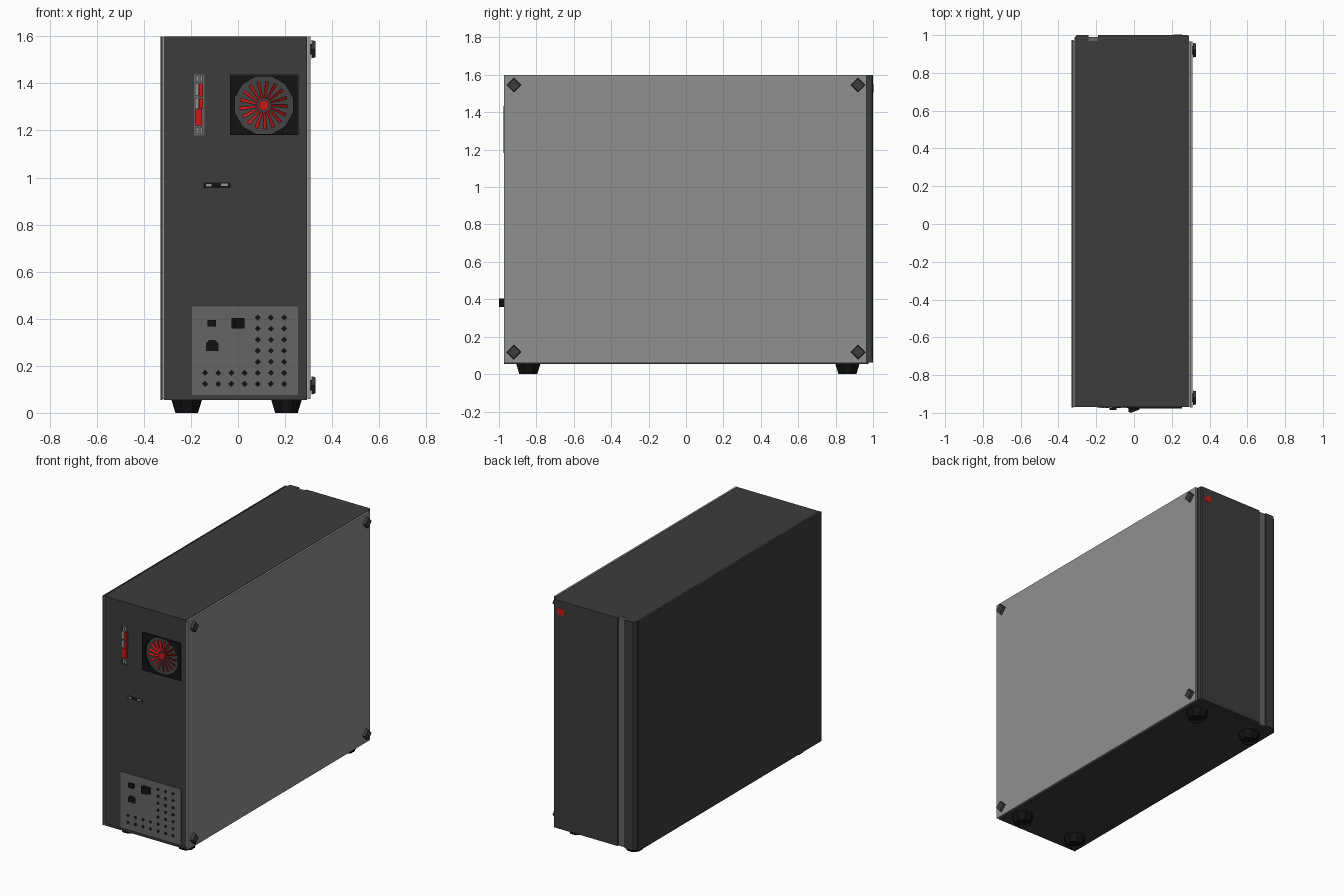
import bpy, bmesh, math
from mathutils import Matrix, Vector

if "Cube" in bpy.data.objects:
    bpy.data.objects.remove(bpy.data.objects["Cube"])


def material(name, rgb, alpha=1.0):
    m = bpy.data.materials.new(name)
    m.diffuse_color = (*rgb, alpha)
    m.use_nodes = True
    m.node_tree.nodes["Principled BSDF"].inputs["Base Color"].default_value = m.diffuse_color
    return m


CASE = material("case_dark", (0.045, 0.045, 0.045))
BLACK = material("black", (0.006, 0.006, 0.006))
STEEL = material("steel", (0.13, 0.13, 0.13))
FANGREY = material("fan_grey", (0.06, 0.06, 0.06))
LIGHT = material("light_metal", (0.3, 0.3, 0.3))
RED = material("red", (0.6, 0.01, 0.01))
GLASS = material("tinted_glass", (0.28, 0.28, 0.28), 0.65)


def finish(name, bm, mat):
    bmesh.ops.recalc_face_normals(bm, faces=bm.faces)
    me = bpy.data.meshes.new(name)
    bm.to_mesh(me)
    bm.free()
    me.materials.append(mat)
    ob = bpy.data.objects.new(name, me)
    bpy.context.collection.objects.link(ob)
    return ob


def add_box(bm, x0, x1, y0, y1, z0, z1):
    size = Matrix.Diagonal((x1 - x0, y1 - y0, z1 - z0, 1))
    mid = Matrix.Translation(((x0 + x1) / 2, (y0 + y1) / 2, (z0 + z1) / 2))
    bmesh.ops.create_cube(bm, size=1, matrix=mid @ size)


def boxes(name, mat, *bounds):
    bm = bmesh.new()
    for b in bounds:
        add_box(bm, *b)
    return finish(name, bm, mat)


def add_cone(bm, centre, axis, r1, r2, depth, sides, turn=0.0):
    rot = Vector(axis).to_track_quat('Z', 'Y').to_matrix().to_4x4()
    mat = Matrix.Translation(centre) @ rot @ Matrix.Rotation(turn, 4, 'Z')
    bmesh.ops.create_cone(bm, cap_ends=True, segments=sides, radius1=r1,
                          radius2=r2, depth=depth, matrix=mat)


def cone(name, mat, *args):
    bm = bmesh.new()
    add_cone(bm, *args)
    return finish(name, bm, mat)


def prism(name, mat, pts, offset):
    bm = bmesh.new()
    face = bm.faces.new([bm.verts.new(p) for p in pts])
    ext = bmesh.ops.extrude_face_region(bm, geom=[face])
    verts = [v for v in ext["geom"] if isinstance(v, bmesh.types.BMVert)]
    bmesh.ops.translate(bm, verts=verts, vec=offset)
    return finish(name, bm, mat)


def cut(target, cutter):
    cutter.hide_render = True
    mod = target.modifiers.new("opening", 'BOOLEAN')
    mod.operation = 'DIFFERENCE'
    mod.solver = 'EXACT'
    mod.object = cutter
    bpy.context.view_layer.objects.active = target
    bpy.ops.object.modifier_apply(modifier=mod.name)
    bpy.data.objects.remove(cutter)


# Outer shell panels
Z0, Z1 = 0.055, 1.6
boxes("left_side_panel", CASE, (-0.33, -0.32, -0.972, 0.975, Z0, Z1))
boxes("left_rail", LIGHT, (-0.32, -0.315, -0.97, 0.968, Z0 + 0.003, Z1 - 0.003))
boxes("top_panel", CASE, (-0.315, 0.293, -0.97, 0.97, Z1 - 0.015, Z1))
boxes("bottom_panel", CASE, (-0.315, 0.293, -0.97, 0.97, Z0, Z0 + 0.015))
boxes("inner_front_wall", CASE, (-0.315, 0.293, 0.95, 0.97, Z0 + 0.015, Z1 - 0.015))
rear = boxes("rear_panel", CASE, (-0.315, 0.293, -0.968, -0.955, Z0 + 0.015, Z1 - 0.015))
boxes("motherboard_tray", CASE, (-0.24, -0.23, -0.955, 0.95, Z0 + 0.015, Z1 - 0.015))
boxes("power_supply_shroud", CASE, (-0.23, 0.27, -0.955, 0.95, 0.07, 0.47))

# Openings in the rear panel for fan and ports
FX, FZ = 0.11, 1.307
cut(rear, boxes("fan_opening", BLACK, (-0.034, 0.254, -1, -0.9, 1.18, 1.435)))
cut(rear, boxes("port_opening", BLACK, (-0.187, -0.143, -1, -0.9, 1.178, 1.437)))
cut(rear, boxes("slot_opening", BLACK, (-0.147, -0.032, -1, -0.9, 0.955, 0.978)))

# Glass side panel and its four thumb screws
boxes("glass_side_panel", GLASS, (0.296, 0.309, -0.972, 0.966, Z0 + 0.003, Z1))
for y, yn in ((-0.92, "rear"), (0.92, "front")):
    for z, zn in ((0.117, "lower"), (1.545, "upper")):
        bm = bmesh.new()
        add_cone(bm, (0.307, y, z), (1, 0, 0), 0.022, 0.022, 0.02, 8)
        add_cone(bm, (0.3205, y, z), (1, 0, 0), 0.039, 0.034, 0.017, 4)
        finish(f"thumb_screw_{yn}_{zn}", bm, CASE)

# Front fascia on the +y side, split by a recessed strip
prism("fascia_main", CASE,
      [(-0.19, 0.97, 0.062), (0.29, 0.97, 0.062), (0.29, 0.994, 0.062),
       (0.284, 1.0, 0.062), (-0.19, 1.0, 0.062)], (0, 0, Z1 - 0.062))
prism("fascia_side", CASE,
      [(-0.315, 0.97, 0.062), (-0.24, 0.97, 0.062), (-0.24, 1.0, 0.062),
       (-0.305, 1.0, 0.062), (-0.315, 0.985, 0.062)], (0, 0, Z1 - 0.062))
boxes("fascia_strip", STEEL, (-0.24, -0.19, 0.97, 0.99, 0.062, Z1 - 0.002))
boxes("front_badge", RED, (0.21, 0.255, 0.999, 1.002, 1.505, 1.55))

# Feet
for x in (-0.218, 0.206):
    for y in (-0.843, 0.863):
        bm = bmesh.new()
        add_cone(bm, (x, y, 0.029), (0, 0, 1), 0.052, 0.071, 0.058, 8, math.pi / 8)
        low = min(bm.faces, key=lambda f: f.calc_center_median().z)
        bmesh.ops.inset_region(bm, faces=[low], thickness=0.014)
        bmesh.ops.translate(bm, verts=low.verts, vec=(0, 0, 0.015))
        finish(f"foot_{'left' if x < 0 else 'right'}_{'rear' if y < 0 else 'front'}", bm, BLACK)

# Rear fan: square frame, backing, blades, hub
frame = boxes("fan_frame", BLACK, (-0.033, 0.253, -0.976, -0.91, 1.181, 1.434))
cut(frame, cone("fan_bore", BLACK, (FX, -0.965, FZ), (0, -1, 0), 0.127, 0.127, 0.05, 12, math.pi / 12))
cone("fan_backing", FANGREY, (FX, -0.948, FZ), (0, -1, 0), 0.128, 0.128, 0.02, 12, math.pi / 12)
bm = bmesh.new()
for i in range(17):
    turn = Matrix.Translation((FX, 0, FZ)) @ Matrix.Rotation(math.tau * i / 17, 4, 'Y')
    blade = [(0.03, -0.958, -0.003), (0.1, -0.958, -0.012), (0.103, -0.966, 0.002), (0.03, -0.966, 0.004)]
    face = bm.faces.new([bm.verts.new(turn @ Vector(p)) for p in blade])
    ext = bmesh.ops.extrude_face_region(bm, geom=[face])
    bmesh.ops.translate(bm, vec=(0, 0.006, 0),
                        verts=[v for v in ext["geom"] if isinstance(v, bmesh.types.BMVert)])
finish("fan_blades", bm, RED)
cone("fan_hub", RED, (FX, -0.963, FZ), (0, -1, 0), 0.022, 0.022, 0.02, 12)

# Motherboard ports
boxes("port_backing", STEEL, (-0.187, -0.143, -0.962, -0.93, 1.178, 1.437))
boxes("port_red_blocks", RED,
      (-0.183, -0.152, -0.974, -0.95, 1.222, 1.288), (-0.165, -0.148, -0.974, -0.95, 1.292, 1.335),
      (-0.165, -0.148, -0.974, -0.95, 1.345, 1.4))
boxes("port_metal_blocks", LIGHT,
      (-0.183, -0.168, -0.974, -0.95, 1.292, 1.338), (-0.183, -0.168, -0.974, -0.95, 1.348, 1.4),
      *[(x, x + 0.012, -0.974, -0.95, z, z + 0.028)
        for x in (-0.178, -0.162) for z in (1.185, 1.405)])
boxes("motherboard", BLACK, (-0.225, -0.215, -0.94, 0.1, 0.55, 1.5))

# Graphics card slot
boxes("slot_backing", BLACK, (-0.147, -0.032, -0.968, -0.93, 0.955, 0.978))
boxes("slot_connectors", LIGHT, (-0.135, -0.113, -0.973, -0.96, 0.962, 0.972),
      (-0.072, -0.042, -0.973, -0.96, 0.964, 0.974))

# Power supply plate with vents, switch and socket
boxes("power_plate", STEEL, (-0.195, 0.255, -0.972, -0.955, 0.075, 0.452))
rows = [0.405, 0.358, 0.311, 0.264, 0.217, 0.17, 0.123]
bm = bmesh.new()
for j, z in enumerate(rows):
    for i in range(7):
        if i >= 4 or j >= 5:
            add_cone(bm, (-0.14 + 0.056 * i, -0.971, z), (0, -1, 0), 0.013, 0.013, 0.005, 4)
finish("power_vents", bm, BLACK)
prism("power_switch", BLACK,
      [(-0.028, -0.97, 0.358), (0.028, -0.97, 0.358), (0.028, -0.983, 0.358), (-0.018, -1.0, 0.358),
       (-0.028, -0.995, 0.358)], (0, 0, 0.045))
boxes("power_small_switch", BLACK, (-0.129, -0.093, -0.986, -0.96, 0.366, 0.395))
prism("power_socket", BLACK,
      [(-0.137, -0.974, 0.263), (-0.083, -0.974, 0.263), (-0.083, -0.974, 0.295),
       (-0.096, -0.974, 0.309), (-0.124, -0.974, 0.309), (-0.137, -0.974, 0.295)], (0, 0.01, 0))
